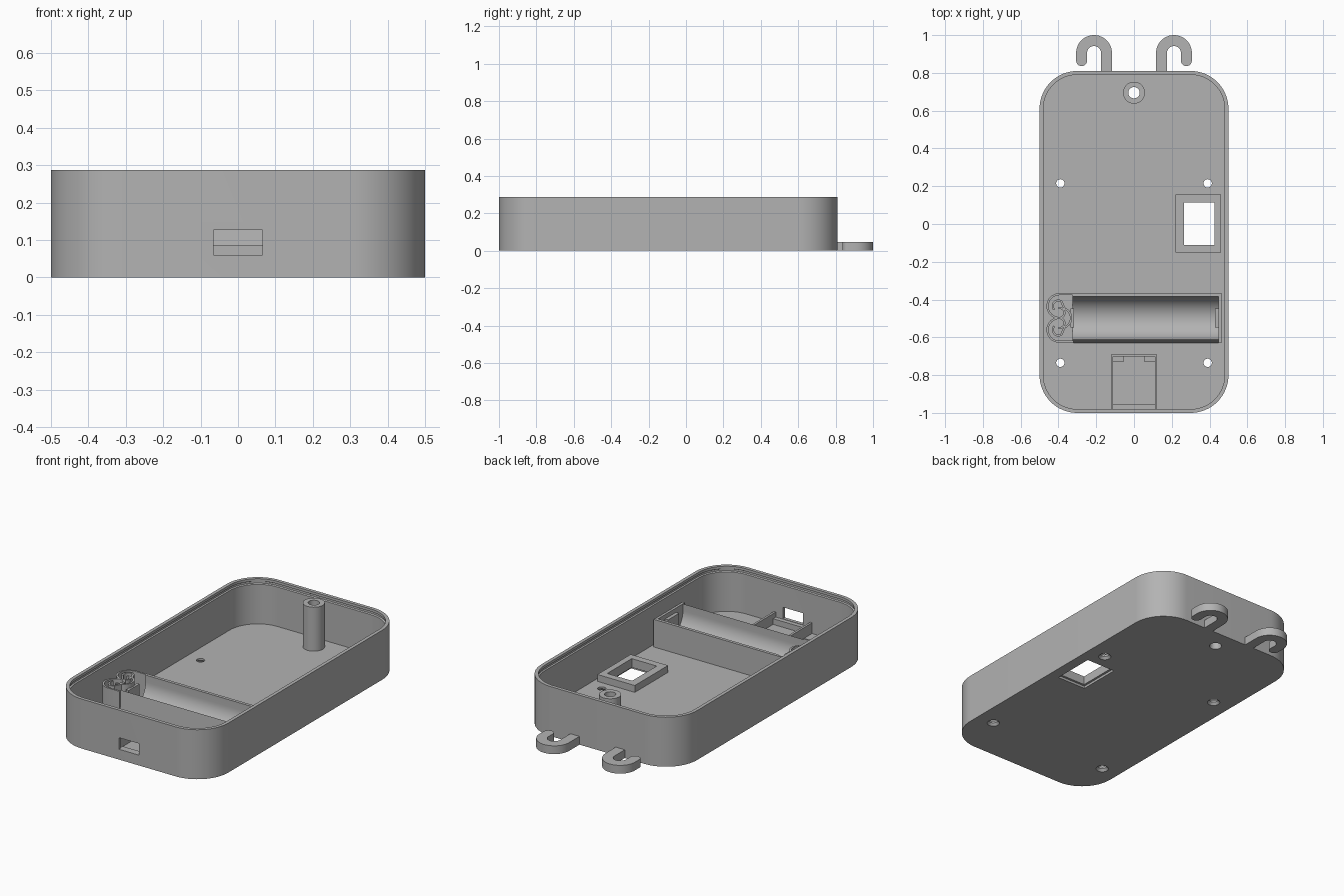
import bpy, bmesh, math

if "Cube" in bpy.data.objects:
    bpy.data.objects.remove(bpy.data.objects["Cube"])

grey = bpy.data.materials.new("plain grey")
grey.diffuse_color = (0.45, 0.45, 0.45, 1)
grey.use_nodes = True
grey.node_tree.nodes["Principled BSDF"].inputs["Base Color"].default_value = grey.diffuse_color


def finish(name, bm):
    bmesh.ops.recalc_face_normals(bm, faces=bm.faces)
    me = bpy.data.meshes.new(name)
    bm.to_mesh(me)
    bm.free()
    me.materials.append(grey)
    ob = bpy.data.objects.new(name, me)
    bpy.context.collection.objects.link(ob)
    return ob


def loft(name, rings, closed=False):
    """Join rings of equal point count; cap the ends unless closed."""
    bm = bmesh.new()
    vs = [[bm.verts.new(p) for p in r] for r in rings]
    n = len(vs[0])
    pairs = list(zip(vs, vs[1:])) + ([(vs[-1], vs[0])] if closed else [])
    for a, b in pairs:
        for i in range(n):
            j = (i + 1) % n
            bm.faces.new((a[i], a[j], b[j], b[i]))
    if not closed:
        bm.faces.new(vs[0])
        bm.faces.new(vs[-1])
    return finish(name, bm)


def prism(name, pts, z0, z1):
    return loft(name, [[(x, y, z) for x, y in pts] for z in (z0, z1)])


def rect(x0, x1, y0, y1):
    return [(x0, y0), (x1, y0), (x1, y1), (x0, y1)]


def box(name, x0, x1, y0, y1, z0, z1):
    return prism(name, rect(x0, x1, y0, y1), z0, z1)


def arc(cx, cy, r, a0, a1, n):
    return [(cx + r * math.cos(math.radians(a0 + (a1 - a0) * i / n)),
             cy + r * math.sin(math.radians(a0 + (a1 - a0) * i / n))) for i in range(n + 1)]


def case_ring(inset, z):
    r, out = 0.2 - inset, []
    for k, (cx, cy) in enumerate([(0.3, 0.61), (-0.3, 0.61), (-0.3, -0.8), (0.3, -0.8)]):
        out += [(x, y, z) for x, y in arc(cx, cy, r, 90 * k, 90 * k + 90, 16)]
    return out


def circle(cx, cy, r, z, n=32):
    return [(x, y, z) for x, y in arc(cx, cy, r, 0, 360, n)[:-1]]


def ribbon(name, path, w, z0, z1):
    """Thin strip of width w that follows a path in plan."""
    left, right = [], []
    for i, (x, y) in enumerate(path):
        a, b = path[max(i - 1, 0)], path[min(i + 1, len(path) - 1)]
        dx, dy = b[0] - a[0], b[1] - a[1]
        d = math.hypot(dx, dy) or 1
        left.append((x - dy / d * w / 2, y + dx / d * w / 2))
        right.append((x + dy / d * w / 2, y - dx / d * w / 2))
    return prism(name, left + right[::-1], z0, z1)


def cut(ob, cutters):
    bpy.context.view_layer.objects.active = ob
    for c in cutters:
        m = ob.modifiers.new("cut", 'BOOLEAN')
        m.operation, m.solver, m.object = 'DIFFERENCE', 'EXACT', c
        bpy.ops.object.modifier_apply(modifier=m.name)
        bpy.data.objects.remove(c)


FLOOR, TOP = 0.025, 0.287
HOLES = [(0, 0.695)] + [(sx * 0.39, y) for sx in (-1, 1) for y in (0.215, -0.735)]

# Open case with a shallow snap groove under the rim
case = loft("case_shell", [case_ring(i, z) for i, z in (
    (0, 0), (0, TOP), (0.02, TOP), (0.02, 0.272), (0.013, 0.268),
    (0.013, 0.258), (0.02, 0.254), (0.02, FLOOR))])

# Countersunk screw holes, window and charging port
cutters = [loft("hole_cutter", [circle(x, y, r, z) for r, z in (
    (0.034, -0.01), (0.034, 0.0), (0.03 if x == 0 else 0.022, 0.014),
    (0.03 if x == 0 else 0.022, 0.1))]) for x, y in HOLES]
cutters.append(box("window_cutter", 0.265, 0.425, -0.11, 0.115, -0.02, 0.1))
cutters.append(box("window_step_cutter", 0.252, 0.438, -0.123, 0.128, -0.02, 0.014))
cutters.append(box("port_cutter", -0.065, 0.065, -1.05, -0.96, 0.06, 0.127))
cut(case, cutters)

# Raised window frame
loft("window_frame", [[(x, y, z) for x, y in rect(*r)] for r, z in (
    ((0.22, 0.46, -0.15, 0.155), 0.02), ((0.22, 0.46, -0.15, 0.155), 0.065),
    ((0.265, 0.425, -0.11, 0.115), 0.065), ((0.265, 0.425, -0.11, 0.115), 0.02))], closed=True)

# Hollow screw post
loft("screw_post", [circle(0, 0.695, r, z) for r, z in (
    (0.058, 0.02), (0.058, 0.28), (0.03, 0.28), (0.03, 0.02))], closed=True)

# Hanging hooks on the back edge
for s, side in ((-1, "left"), (1, "right")):
    cx = 0.2115
    pts = [(0.116, 0.8)] + arc(cx, 0.905, 0.095, 180, 0, 24)
    pts += arc(cx + 0.066, 0.865, 0.029, 0, -180, 12)
    pts += arc(cx, 0.905, 0.037, 0, 180, 16) + [(0.1745, 0.8)]
    prism(side + "_hook", [(s * x, y) for x, y in pts], 0, 0.048)

# Battery cradle: block with a round trough, extruded along x
CY, CZ, H = -0.4975, 0.145, 0.185
prof = [(CY - 0.132, 0.02), (CY + 0.132, 0.02), (CY + 0.132, H), (CY + 0.114, H)]
prof += arc(CY, CZ, 0.114, 0, -180, 28) + [(CY - 0.114, H)]
cradle = loft("battery_cradle", [[(x, y, z) for y, z in prof] for x in (-0.325, 0.45)])

# Cradle ends, rails and contacts
box("cradle_end_wall", 0.448, 0.463, CY - 0.132, CY + 0.132, 0.02, H)
box("right_contact", 0.428, 0.449, CY - 0.05, CY + 0.05, 0.03, 0.16)
box("left_contact", -0.335, -0.318, CY - 0.05, CY + 0.05, 0.02, 0.16)

# Curled spring clip at the left end of the cradle
for s, side in ((1, "back"), (-1, "front")):
    path = [(-0.32, 0.126), (-0.36, 0.126)] + arc(-0.395, 0.063, 0.063, 90, 270, 16)
    path += arc(-0.395, 0.027, 0.027, -90, 100, 10)[1:]
    ribbon(side + "_spring_curl", [(x, CY + s * y) for x, y in path], 0.011, 0.02, H)
heart = arc(-0.40, CY + 0.063, 0.03, 220, 60, 8) + arc(-0.385, CY, 0.052, 70, -70, 12)
heart += arc(-0.40, CY - 0.063, 0.03, -60, -220, 8)
ribbon("spring_centre", heart, 0.011, 0.02, H)

# Charging board tray
for s, side in ((-1, "left"), (1, "right")):
    box(side + "_tray_wall", *sorted((s * 0.11, s * 0.123)), -0.985, -0.69, 0.02, 0.087)
    box(side + "_tray_tab", *sorted((s * 0.055, s * 0.111)), -0.73, -0.7, 0.02, 0.06)
box("tray_back_wall", -0.123, 0.123, -0.702, -0.69, 0.02, 0.087)
box("tray_front_rib", -0.111, 0.111, -0.985, -0.955, 0.02, 0.058)

# Smooth curved faces, keep the edges crisp
bpy.ops.object.select_all(action='SELECT')
bpy.context.view_layer.objects.active = case
bpy.ops.object.shade_smooth_by_angle(angle=math.radians(30))
